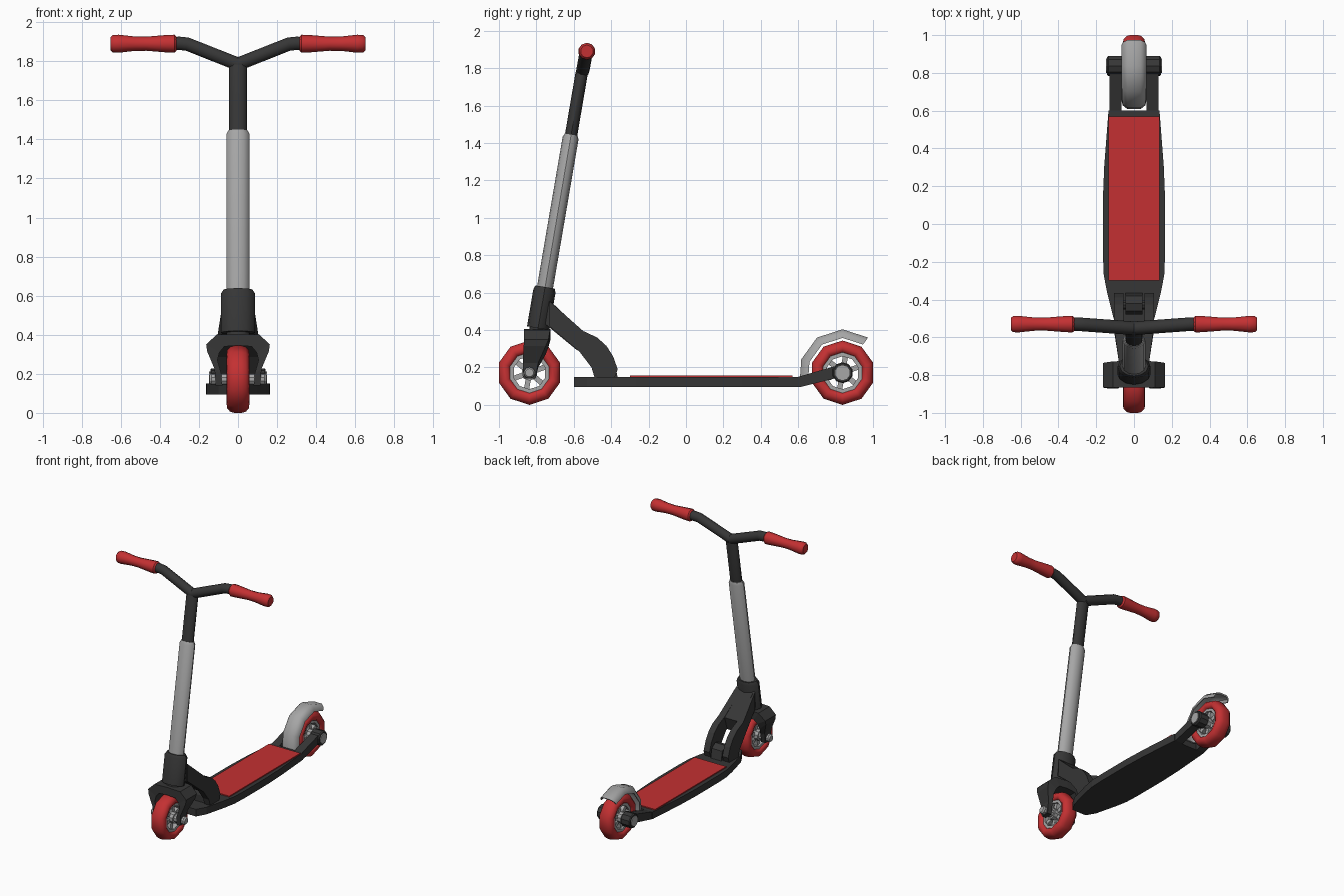
import bpy, bmesh, math
from mathutils import Vector

if "Cube" in bpy.data.objects:
    bpy.data.objects.remove(bpy.data.objects["Cube"])

def material(name, c):
    m = bpy.data.materials.new(name)
    m.diffuse_color = (*c, 1)
    m.use_nodes = True
    m.node_tree.nodes["Principled BSDF"].inputs["Base Color"].default_value = m.diffuse_color
    return m

RED = material("red", (0.55, 0.03, 0.032))
DARK = material("charcoal", (0.037, 0.037, 0.037))
GREY = material("light grey", (0.38, 0.38, 0.38))

def finish(name, bm, mat, smooth=None):
    bmesh.ops.recalc_face_normals(bm, faces=bm.faces[:])
    me = bpy.data.meshes.new(name)
    bm.to_mesh(me)
    bm.free()
    me.materials.append(mat)
    ob = bpy.data.objects.new(name, me)
    bpy.context.collection.objects.link(ob)
    if smooth:
        bpy.ops.object.select_all(action='DESELECT')
        ob.select_set(True)
        bpy.context.view_layer.objects.active = ob
        bpy.ops.object.shade_smooth_by_angle(angle=math.radians(smooth))
    return ob

def loft(name, rings, mat, smooth=None, loop=False):
    """Skin a list of closed rings; cap the ends unless the rings form a loop."""
    bm = bmesh.new()
    vs = [[bm.verts.new(p) for p in r] for r in rings]
    n = len(vs[0])
    for a, b in zip(vs, vs[1:] + vs[:1] if loop else vs[1:]):
        for i in range(n):
            j = (i + 1) % n
            bm.faces.new((a[i], a[j], b[j], b[i]))
    if not loop:
        bm.faces.new(vs[0])
        bm.faces.new(vs[-1])
    return finish(name, bm, mat, smooth)

def prism(name, pts, axis, lo, hi, mat):
    """Extrude a 2D outline along x (points are y,z) or z (points are x,y)."""
    put = (lambda a, b, t: (t, a, b)) if axis == 'x' else (lambda a, b, t: (a, b, t))
    return loft(name, [[put(a, b, t) for a, b in pts] for t in (lo, hi)], mat)

def ring(c, u, v, ru, rv, n):
    c, u, v = Vector(c), Vector(u), Vector(v)
    return [c + u * ru * math.cos(2 * math.pi * i / n) + v * rv * math.sin(2 * math.pi * i / n)
            for i in range(n)]

def x_tube(name, stations, y, z, mat, n=10, smooth=None, loop=False):
    """Turned part along x from (x, radius) stations."""
    return loft(name, [ring((x, y, z), (0, 0, 1), (0, 1, 0), r, r, n) for x, r in stations],
                mat, smooth, loop)

def mirror(ob):
    m = ob.modifiers.new("mirror", 'MIRROR')
    m.use_axis[0] = True
    m.use_clip = True
    return ob

AX = 0.837   # wheel axle distance from centre
R = 0.172    # wheel radius

# Wheels
def wheel(tag, y):
    half = [(0.034, 0.106), (0.05, 0.114), (0.058, 0.13), (0.055, 0.15), (0.04, 0.166), (0.018, R)]
    prof = half + [(-x, r) for x, r in reversed(half)]
    x_tube(tag + "_tyre", prof, y, R, RED, smooth=40, loop=True)
    x_tube(tag + "_rim", [(0.04, 0.088), (0.04, 0.11), (-0.04, 0.11), (-0.04, 0.088)],
           y, R, GREY, loop=True)
    x_tube(tag + "_hub", [(-0.055, 0.042), (0.055, 0.042)], y, R, GREY)
    for k in range(6):
        a = math.radians(60 * k + 20)
        d, s = Vector((math.cos(a), math.sin(a))), Vector((-math.sin(a), math.cos(a)))
        c = Vector((y, R))
        pts = [c + d * r + s * w for r, w in ((0.03, -.014), (0.095, -.014), (0.095, .014), (0.03, .014))]
        prism(f"{tag}_spoke_{k}", pts, 'x', -0.026, 0.026, GREY)

wheel("front_wheel", -AX)
wheel("rear_wheel", AX)

# Steering column: tilted tubes, wider in x than in depth
TILT = 0.171
AXIS = Vector((0, TILT, 1)).normalized()
ACROSS = Vector((0, AXIS.z, -AXIS.y))

def column(name, stations, mat, n=12):
    loft(name, [ring((0, -0.755 + TILT * (z - 0.62), z), (1, 0, 0), ACROSS, rx, ry, n)
                for z, rx, ry in stations], mat, 35)

column("head_tube", [(0.41, .088, .06), (0.61, .088, .06), (0.63, .075, .052)], DARK)
column("steerer", [(0.36, .06, .045), (0.42, .06, .045)], DARK)
column("lower_stem", [(0.6, .06, .043), (1.425, .06, .043), (1.445, .05, .035)], GREY)
column("upper_stem", [(1.42, .046, .033), (1.77, .046, .033), (1.812, .025, .025)], DARK)

# Handlebars and grips
def bar(s, tag):
    path = [((0, -0.552, 1.785), .036), ((s * .26, -0.533, 1.888), .036),
            ((s * .30, -0.53, 1.892), .036), ((s * .36, -0.53, 1.89), .034)]
    tilt = [Vector((-.35 * s, 0, 1)).normalized()] + [Vector((-.2 * s, 0, 1)).normalized()] + [Vector((0, 0, 1))] * 2
    loft(tag + "_handlebar", [ring(c, (0, 1, 0), t, r, r, 10) for (c, r), t in zip(path, tilt)], DARK, 40)
    x_tube(tag + "_grip", [(s * x, r) for x, r in
           ((.315, .036), (.325, .046), (.36, .045), (.47, .036), (.53, .037), (.61, .046), (.64, .045), (.652, .034))],
           -0.53, 1.89, RED, 10, 40)

bar(1, "right")
bar(-1, "left")

# Front fork, lofted from the crown down one leg and mirrored
fork = [((0, .345), (0, .405), -.865, -.725), ((.07, .34), (.11, .40), -.865, -.727),
        ((.095, .31), (.163, .35), -.865, -.735), ((.105, .27), (.158, .315), -.868, -.75),
        ((.085, .20), (.12, .225), -.872, -.79), ((.08, .14), (.115, .14), -.868, -.805)]
rings = [[(i[0], a, i[1]), (o[0], a, o[1]), (o[0], b, o[1]), (i[0], b, i[1])] for i, o, a, b in fork]
mirror(loft("front_fork", rings, DARK))
x_tube("front_axle", [(-.145, .022), (-.135, .03), (.135, .03), (.145, .022)], -AX, R, GREY)

# Deck and grip plate
side = [(.06, -.60), (.10, -.53), (.143, -.36), (.16, -.27), (.165, -.15), (.165, .12), (.158, .3), (.135, .6)]
prism("deck", side + [(-x, y) for x, y in reversed(side)], 'z', 0.095, 0.15, DARK)
prism("grip_plate", [(-.135, -.3), (.135, -.3), (.135, .57), (-.135, .57)], 'z', 0.149, 0.158, RED)

# Rear fork arms, axle housing and bolt caps
arm = [(.57, .095), (.61, .095), (.83, .15), (.83, .205), (.79, .205), (.6, .15), (.57, .15)]
mirror(prism("rear_fork_arm", arm, 'x', 0.066, 0.13, DARK))
mirror(x_tube("rear_axle_housing", [(.066, .056), (.135, .056), (.142, .05)], AX, R, DARK))
mirror(x_tube("rear_axle_cap", [(.06, .04), (.148, .04)], AX, R, GREY))

# Rear mudguard: curved shell swept around the wheel
shell = [(.066, .186), (.06, .212), (.035, .232), (-.035, .232), (-.06, .212), (-.066, .186),
         (-.058, .186), (-.053, .207), (-.03, .222), (.03, .222), (.053, .207), (.058, .186)]
rings = []
for deg in (190, 162, 126, 90, 54):
    a = math.radians(deg)
    rings.append([(x, AX + r * math.cos(a), R + r * math.sin(a)) for x, r in shell])
loft("rear_mudguard", rings, GREY, 40)

# Folding strut: solid neck, two cheek plates, hinge block on the deck
neck = [(-.77, .57), (-.715, .545), (-.55, .39), (-.58, .29), (-.75, .43)]
prism("strut_neck", neck, 'x', -0.07, 0.07, DARK)
cheek = [(-.73, .555), (-.55, .395), (-.475, .36), (-.425, .315), (-.39, .26), (-.365, .19), (-.38, .15),
         (-.49, .15), (-.505, .2), (-.57, .285), (-.73, .42)]
bm_cheek = prism("strut_cheek", cheek, 'x', 0.055, 0.105, DARK)
for v in bm_cheek.data.vertices:      # cheeks draw in towards the head tube
    if v.co.y < -.6:
        v.co.x -= 0.025
mirror(bm_cheek)
block = [(-.48, .145), (-.48, .2), (-.46, .24), (-.42, .25), (-.38, .22), (-.365, .145)]
prism("hinge_block", block, 'x', -0.045, 0.045, DARK)
x_tube("hinge_pin", [(-.1, .025), (.1, .025)], -.43, .21, DARK)
